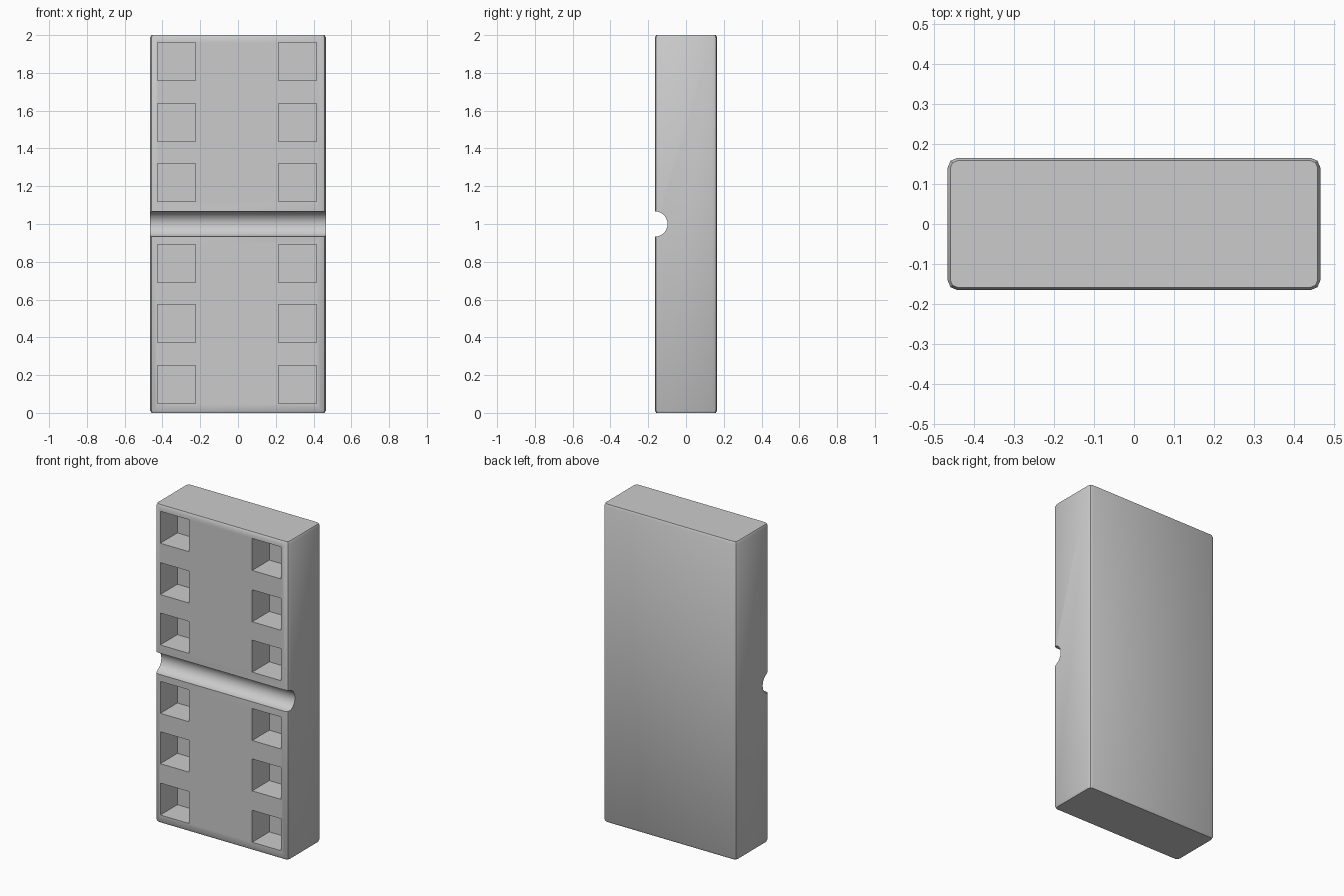
import bpy, bmesh, math
from mathutils import Matrix, Vector

if "Cube" in bpy.data.objects:
    bpy.data.objects.remove(bpy.data.objects["Cube"])

HX, HY, H = 0.465, 0.165, 2.0   # half width, half depth, height

grey = bpy.data.materials.new("plain grey")
grey.diffuse_color = (0.6, 0.6, 0.6, 1)
grey.use_nodes = True
grey.node_tree.nodes["Principled BSDF"].inputs["Base Color"].default_value = grey.diffuse_color


def make_object(name, bm):
    bmesh.ops.recalc_face_normals(bm, faces=bm.faces)
    mesh = bpy.data.meshes.new(name)
    bm.to_mesh(mesh)
    bm.free()
    mesh.materials.append(grey)
    obj = bpy.data.objects.new(name, mesh)
    bpy.context.collection.objects.link(obj)
    return obj


def rounded_ring(inset):
    """Rectangle outline with three points on each rounded corner."""
    r = 0.025
    mid = r * (1 - math.sqrt(0.5))
    corner = [(HX - inset, HY - r), (HX - mid - inset * 0.7, HY - mid - inset * 0.7),
              (HX - r, HY - inset)]
    pts = []
    for sx, sy in ((1, 1), (-1, 1), (-1, -1), (1, -1)):
        c = corner if sx * sy > 0 else corner[::-1]
        pts += [(sx * x, sy * y) for x, y in c]
    return pts


# Tile body: rounded outline lofted upward with a small rim chamfer
bm = bmesh.new()
rings = [[bm.verts.new((x, y, z)) for x, y in rounded_ring(inset)]
         for z, inset in ((0, 0.007), (0.012, 0), (H - 0.012, 0), (H, 0.007))]
for a, b in zip(rings, rings[1:]):
    n = len(a)
    for i in range(n):
        bm.faces.new((a[i], a[(i + 1) % n], b[(i + 1) % n], b[i]))
bm.faces.new(rings[0][::-1])
bm.faces.new(rings[-1])
tile = make_object("tile_body", bm)

# Half-round groove across the middle of the front
bm = bmesh.new()
bmesh.ops.create_cone(bm, cap_ends=True, segments=32, radius1=0.067, radius2=0.067, depth=1.2,
                      matrix=Matrix.Translation((0, -HY, 1)) @ Matrix.Rotation(math.pi / 2, 4, 'Y'))
groove = make_object("groove_cutter", bm)

# Square pits: two columns of three on each half
PIT, DEPTH = 0.201, 0.17
bm = bmesh.new()
for x in (-0.325, 0.315):
    for z in (0.15, 0.473, 0.79, 1.22, 1.537, 1.86):
        bmesh.ops.create_cube(bm, size=1, matrix=Matrix.Translation((x, -HY, z))
                              @ Matrix.Diagonal(Vector((PIT, DEPTH * 2, PIT, 1))))
pits = make_object("pit_cutter", bm)

# Cut the groove and pits, then remove the cutters
bpy.context.view_layer.objects.active = tile
tile.select_set(True)
for cutter in (groove, pits):
    cutter.hide_render = True
    mod = tile.modifiers.new(cutter.name, 'BOOLEAN')
    mod.operation = 'DIFFERENCE'
    mod.solver = 'EXACT'
    mod.object = cutter
    bpy.ops.object.modifier_apply(modifier=mod.name)
    bpy.data.objects.remove(cutter)

bpy.ops.object.shade_smooth_by_angle(angle=math.radians(30))
